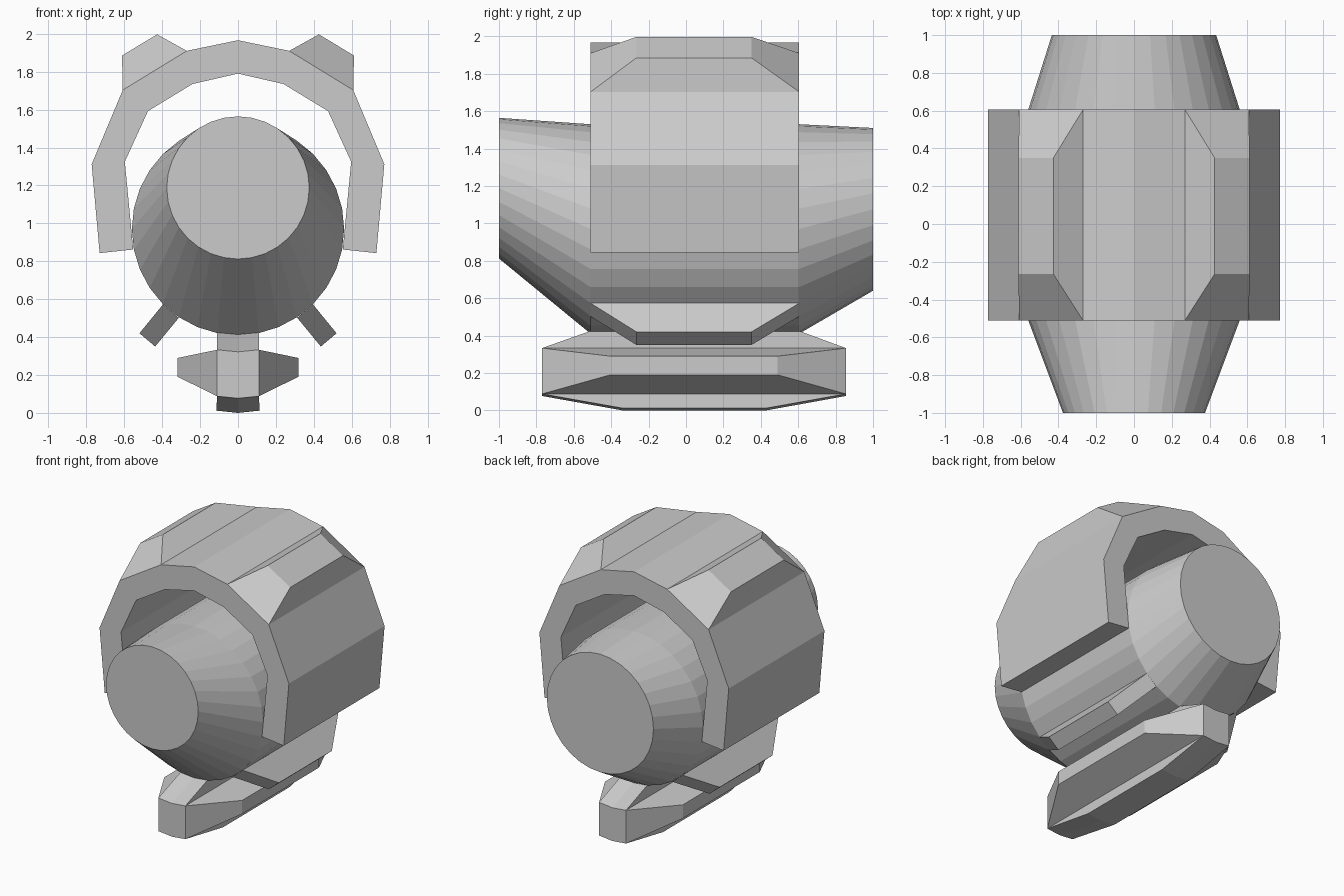
import bpy, bmesh
from math import sin, cos, tau

if "Cube" in bpy.data.objects:
    bpy.data.objects.remove(bpy.data.objects["Cube"])

Y0, Y1 = -0.51, 0.605      # ends of the middle section
T0, T1 = -0.265, 0.35      # shortened outer ends of the tapered blocks


def loft(name, rings, cap_start=True, mirror=False):
    """Bridge equal-length closed rings of points and cap the ends."""
    bm = bmesh.new()
    vs = [[bm.verts.new(p) for p in r] for r in rings]
    n = len(rings[0])
    for a, b in zip(vs, vs[1:]):
        for i in range(n):
            j = (i + 1) % n
            bm.faces.new((a[i], a[j], b[j], b[i]))
    if cap_start:
        bm.faces.new(vs[0][::-1])
    bm.faces.new(vs[-1])
    bmesh.ops.recalc_face_normals(bm, faces=bm.faces)
    me = bpy.data.meshes.new(name)
    bm.to_mesh(me)
    bm.free()
    ob = bpy.data.objects.new(name, me)
    bpy.context.collection.objects.link(ob)
    if mirror:
        ob.modifiers.new("mirror", 'MIRROR')
    return ob


def circle(y, z, r, n=32):
    return [(r * cos(tau * i / n), y, z + r * sin(tau * i / n)) for i in range(n)]


def block(name, base, top, by, ty):
    """Tapered block between a base edge pair and a shorter top edge pair (x, z)."""
    def quad(p, y):
        (a, b), (c, d) = p
        return [(a, y[0], b), (a, y[1], b), (c, y[1], d), (c, y[0], d)]
    return loft(name, [quad(base, by), quad(top, ty)], cap_start=False, mirror=True)


# Main barrel with offset tapered ends
loft("barrel", [circle(-1, 1.188, 0.376), circle(Y0, 0.97, 0.56),
                circle(Y1, 0.97, 0.56), circle(1, 1.075, 0.435)])

# Arched shell over the barrel
outer = [(0.73, 0.843), (0.772, 1.312), (0.608, 1.703), (0.27, 1.91), (0, 1.966)]
inner = [(0, 1.79), (0.24, 1.735), (0.475, 1.592), (0.597, 1.325), (0.553, 0.862)]
right = outer + [(-x, z) for x, z in outer[-2::-1]]
under = [(-x, z) for x, z in inner[:0:-1]] + inner
loft("arched_shell", [[(x, y, z) for x, z in right + under] for y in (Y0, Y1)])

# Raised blocks on the shell shoulders
block("shoulder_block", ((0.608, 1.703), (0.27, 1.91)),
      ((0.612, 1.885), (0.427, 1.997)), (Y0, Y1), (T0, T1))

# Angled lower fins
block("lower_fin", ((0.395, 0.573), (0.312, 0.502)),
      ((0.52, 0.42), (0.437, 0.35)), (Y0, Y1), (T0, T1))


# Keel pylon, central with a slightly curved cross-section
def keel_ring(w, ze, zc, a, b):
    return [(-w, a, ze), (0, a, zc), (w, a, ze), (w, b, ze), (0, b, zc), (-w, b, ze)]


keel = loft("keel", [keel_ring(0.11, 0.425, 0.415, Y0, Y1),
                     keel_ring(0.11, 0.333, 0.322, -0.77, 0.855),
                     keel_ring(0.11, 0.088, 0.077, -0.77, 0.855),
                     keel_ring(0.115, 0.012, 0.0, -0.34, 0.43)])

# Side pods of the keel
block("keel_side", ((0.11, 0.333), (0.11, 0.088)),
      ((0.318, 0.29), (0.318, 0.19)), (-0.77, 0.855), (-0.405, 0.49))
